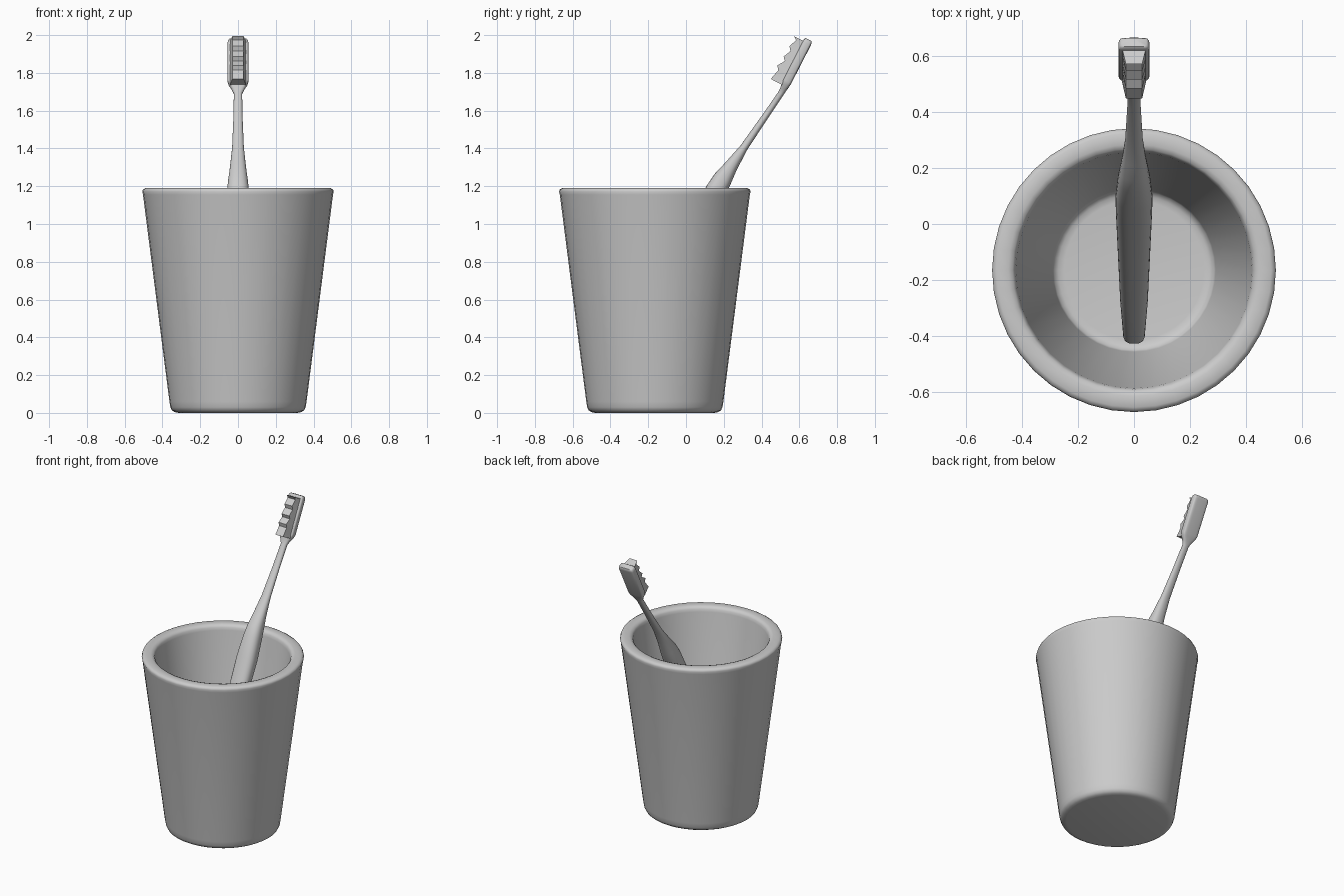
import bpy, bmesh, math
from mathutils import Vector


def loft(name, rings, caps=True, angle=40):
    """Skin a list of closed rings of points."""
    bm = bmesh.new()
    loops = [[bm.verts.new(p) for p in ring] for ring in rings]
    n = len(loops[0])
    for a, b in zip(loops, loops[1:]):
        for i in range(n):
            j = (i + 1) % n
            bm.faces.new((a[i], a[j], b[j], b[i]))
    if caps:
        bm.faces.new(loops[0])
        bm.faces.new(loops[-1])
    bmesh.ops.recalc_face_normals(bm, faces=bm.faces)
    mesh = bpy.data.meshes.new(name)
    bm.to_mesh(mesh)
    bm.free()
    obj = bpy.data.objects.new(name, mesh)
    bpy.context.collection.objects.link(obj)
    bpy.ops.object.select_all(action='DESELECT')
    obj.select_set(True)
    bpy.context.view_layer.objects.active = obj
    bpy.ops.object.shade_smooth_by_angle(angle=math.radians(angle))
    return obj


# Cup: lathed profile (radius, height), outside bottom to inside floor
CUP_Y, SIDES = -0.165, 40
cup_profile = [(0.315, 0.0), (0.335, 0.004), (0.35, 0.013), (0.358, 0.03),
               (0.363, 0.06), (0.503, 1.155), (0.507, 1.172), (0.503, 1.183),
               (0.49, 1.19), (0.45, 1.19), (0.434, 1.184), (0.426, 1.173),
               (0.422, 1.155), (0.292, 0.105), (0.286, 0.088), (0.27, 0.078),
               (0.25, 0.075)]
loft("cup", [[(r * math.cos(t), CUP_Y + r * math.sin(t), z)
              for t in (2 * math.pi * i / SIDES for i in range(SIDES))]
             for r, z in cup_profile], angle=50)

# Brush body: stations (y, z, half width, half thickness, squareness)
stations = [(-0.409, 0.088, 0.028, 0.018, 2.5), (-0.403, 0.100, 0.036, 0.028, 2.5),
            (-0.395, 0.115, 0.039, 0.031, 2.5), (-0.28, 0.335, 0.049, 0.036, 2.5),
            (-0.12, 0.64, 0.057, 0.043, 2.5), (0.05, 0.96, 0.065, 0.051, 2.5),
            (0.10, 1.06, 0.066, 0.055, 2.5), (0.16, 1.18, 0.058, 0.055, 2.4),
            (0.195, 1.24, 0.051, 0.050, 2.4), (0.238, 1.305, 0.042, 0.036, 2.3),
            (0.307, 1.405, 0.031, 0.021, 2.2), (0.42, 1.57, 0.024, 0.017, 2.2),
            (0.502, 1.69, 0.022, 0.016, 2.3), (0.516, 1.715, 0.035, 0.018, 3),
            (0.528, 1.738, 0.050, 0.022, 4), (0.536, 1.755, 0.055, 0.024, 5),
            (0.640, 1.958, 0.055, 0.024, 5), (0.646, 1.970, 0.052, 0.022, 5),
            (0.649, 1.976, 0.045, 0.017, 5)]


def power(v, e):
    return math.copysign(abs(v) ** (2 / e), v)


rings = []
for k, (y, z, w, h, e) in enumerate(stations):
    a, b = stations[max(k - 1, 0)], stations[min(k + 1, len(stations) - 1)]
    along = Vector((0, b[0] - a[0], b[1] - a[1])).normalized()
    side = Vector((0, along.z, -along.y))
    ring = []
    for i in range(28):
        t = 2 * math.pi * i / 28
        ring.append(Vector((w * power(math.cos(t), e), y, z))
                    + side * h * power(math.sin(t), e))
    rings.append(ring)
loft("brush_handle_and_head", rings, angle=50)

# Bristles: tapered block with a stepped top, (distance along head, length)
root = Vector((0, 0.50, 1.73))
along = Vector((0, 0.46, 0.888))
out = Vector((0, -0.888, 0.46))
teeth = [(0.010, 0.063), (0.070, 0.049), (0.090, 0.065), (0.129, 0.040),
         (0.146, 0.057), (0.189, 0.038), (0.210, 0.055), (0.254, 0.038),
         (0.268, 0.058)]


def tuft_ring(s, h):
    base = -0.006 + 0.002
    return [root + along * s + out * d + Vector((x, 0, 0))
            for x, d in ((-0.043, base), (0.043, base), (0.029, h), (-0.029, h))]


loft("bristles", [tuft_ring(s, h) for s, h in teeth], angle=15)
